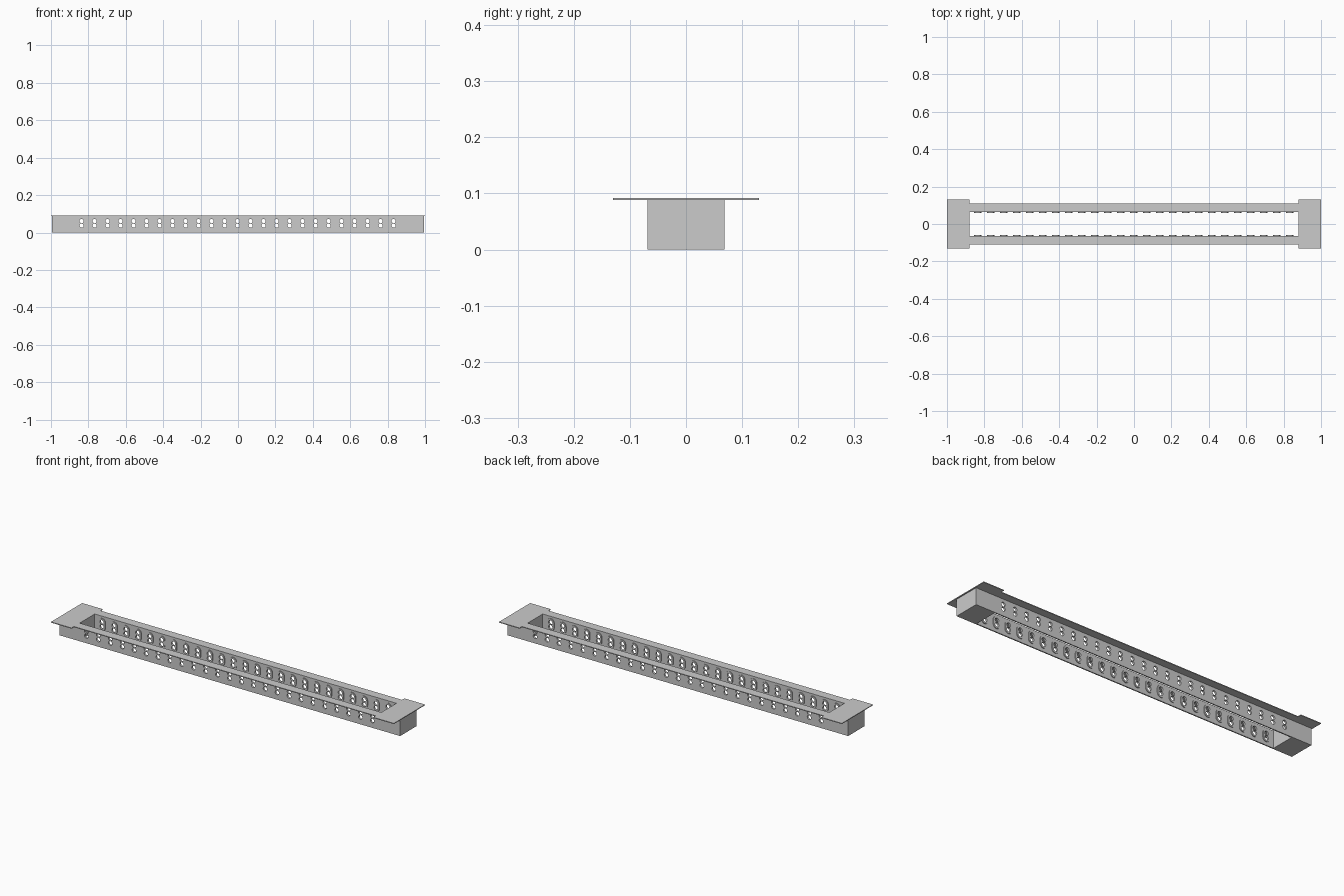
import bpy, bmesh, math
from mathutils import Matrix

old = bpy.data.objects.get("Cube")
if old:
    bpy.data.objects.remove(old, do_unlink=True)

HALF_OPEN, INNER, OUTER = 0.88, 0.063, 0.069   # opening length, wall faces
BASE, TOP = 0.088, 0.092                       # underside and top of the flange
HOLE_Z, HOLE_R = (0.037, 0.061), 0.0112
COUNT, PITCH = 25, 0.0695
HOLE_XS = [(i - (COUNT - 1) / 2) * PITCH - 0.002 for i in range(COUNT)]

metal = bpy.data.materials.new("grey metal")
metal.use_nodes = True
metal.diffuse_color = (0.6, 0.6, 0.6, 1)
metal.node_tree.nodes["Principled BSDF"].inputs["Base Color"].default_value = metal.diffuse_color


def finish(name, bm):
    bmesh.ops.recalc_face_normals(bm, faces=bm.faces)
    mesh = bpy.data.meshes.new(name)
    bm.to_mesh(mesh)
    bm.free()
    mesh.materials.append(metal)
    ob = bpy.data.objects.new(name, mesh)
    bpy.context.collection.objects.link(ob)
    return ob


def box(name, x, y, z):
    bm = bmesh.new()
    size = [b - a for a, b in (x, y, z)]
    mid = [(a + b) / 2 for a, b in (x, y, z)]
    bmesh.ops.create_cube(bm, size=1, matrix=Matrix.Translation(mid) @ Matrix.Diagonal((*size, 1)))
    return finish(name, bm)


def cut(ob, cutter):
    mod = ob.modifiers.new("holes", 'BOOLEAN')
    mod.operation = 'DIFFERENCE'
    mod.solver = 'EXACT'
    mod.object = cutter


# Row of paired round holes through both walls
bm = bmesh.new()
for x in HOLE_XS:
    for z in HOLE_Z:
        bmesh.ops.create_cone(bm, cap_ends=True, segments=16, radius1=HOLE_R, radius2=HOLE_R, depth=0.3,
                              matrix=Matrix.Translation((x, 0, z)) @ Matrix.Rotation(math.pi / 2, 4, 'X'))
cutter = finish("hole_cutter", bm)
cutter.hide_render = True
cutter.hide_set(True)


def sockets(name, side):
    """Oval collars standing just proud of the inner wall."""
    bm = bmesh.new()
    radius, steps = 0.02, 10
    for x in HOLE_XS:
        ring = []
        for base, z in ((0, HOLE_Z[1]), (math.pi, HOLE_Z[0])):
            for k in range(steps + 1):
                a = base + math.pi * k / steps
                ring.append(bm.verts.new((x + radius * math.cos(a), side * (INNER + 0.001),
                                          z + radius * math.sin(a))))
        face = bm.faces.new(ring)
        out = bmesh.ops.extrude_face_region(bm, geom=[face])
        verts = [v for v in out["geom"] if isinstance(v, bmesh.types.BMVert)]
        bmesh.ops.translate(bm, verts=verts, vec=(0, -side * 0.005, 0))
    return finish(name, bm)


# Long side walls, their collars and the top rails
for label, s in (("front", -1), ("back", 1)):
    wall = box(label + "_wall", (-HALF_OPEN, HALF_OPEN), sorted((s * INNER, s * OUTER)), (0, BASE))
    cut(wall, cutter)
    cut(sockets(label + "_sockets", s), cutter)
    box(label + "_rail", (-HALF_OPEN, HALF_OPEN), sorted((s * INNER, s * 0.11)), (BASE, TOP))

# End boxes and the wider end plates
for label, s in (("right", -1), ("left", 1)):
    box(label + "_end_box", sorted((s * HALF_OPEN, s * 0.994)), (-OUTER, OUTER), (0, BASE))
    box(label + "_end_plate", sorted((s * HALF_OPEN, s)), (-0.13, 0.13), (BASE, TOP))
